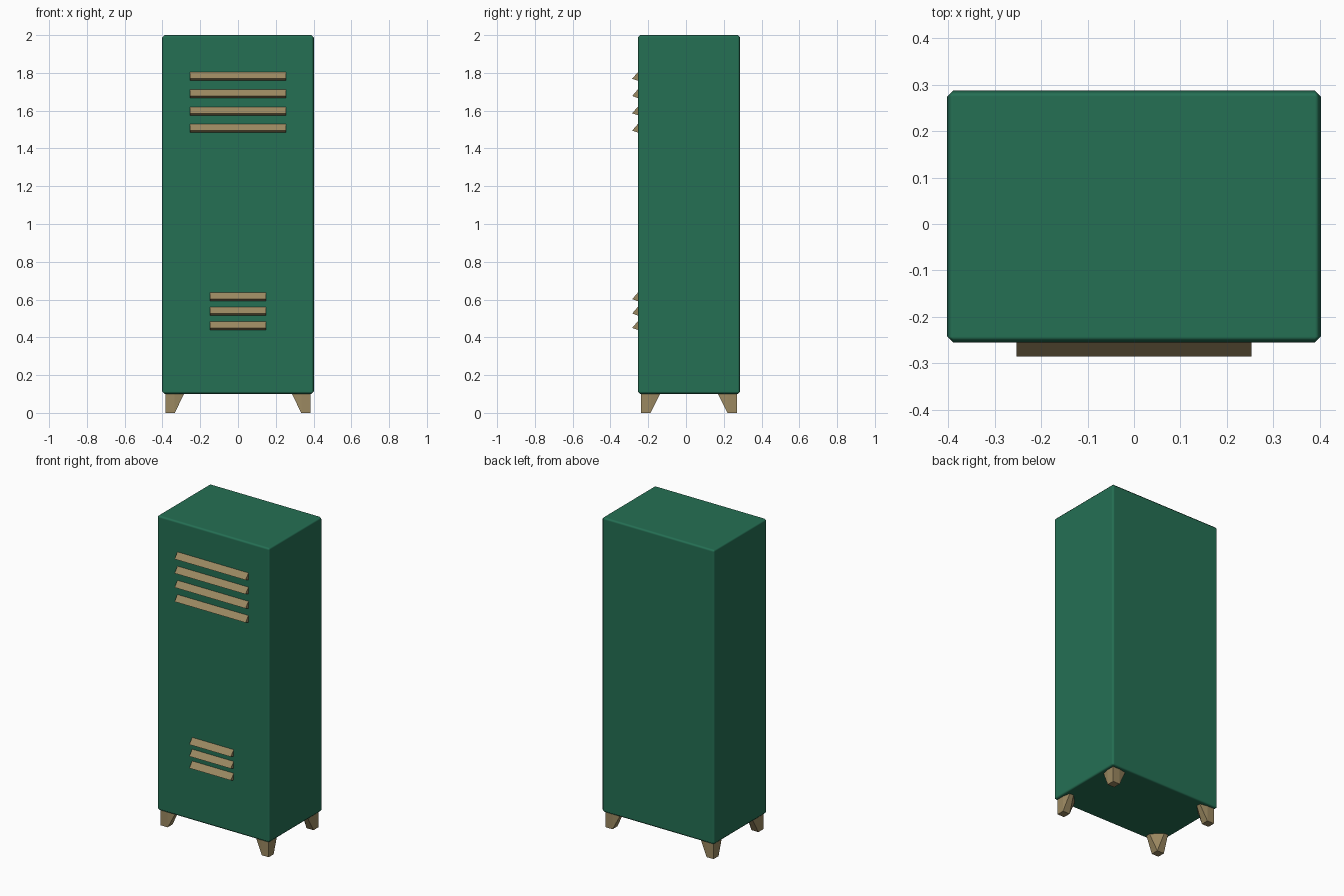
import bpy, bmesh

if "Cube" in bpy.data.objects:
    bpy.data.objects.remove(bpy.data.objects["Cube"])


def material(name, rgb):
    m = bpy.data.materials.new(name)
    m.diffuse_color = (*rgb, 1.0)
    m.use_nodes = True
    m.node_tree.nodes["Principled BSDF"].inputs["Base Color"].default_value = m.diffuse_color
    return m


GREEN = material("locker green", (0.018, 0.16, 0.088))
TAN = material("tan trim", (0.33, 0.25, 0.12))
YC = 0.016        # middle of the cabinet in depth
FRONT = -0.255    # front face of the cabinet


def finish(name, bm, mat):
    bmesh.ops.recalc_face_normals(bm, faces=bm.faces[:])
    mesh = bpy.data.meshes.new(name)
    bm.to_mesh(mesh)
    bm.free()
    mesh.materials.append(mat)
    ob = bpy.data.objects.new(name, mesh)
    bpy.context.collection.objects.link(ob)
    return ob


# Cabinet: box with narrow softened edges
bm = bmesh.new()
bmesh.ops.create_cube(bm, size=1.0)
for v in bm.verts:
    v.co = (v.co.x * 0.804, YC + v.co.y * 0.542, 1.05 + v.co.z * 1.9)
cabinet = finish("cabinet", bm, GREEN)
cabinet.data.polygons.foreach_set("use_smooth", [True] * 6)
bevel = cabinet.modifiers.new("edge bevel", 'BEVEL')
bevel.width = 0.013
bevel.segments = 1
bevel.harden_normals = True


# Vent slats: wedge profile swept across the front
def slat(name, half_width, top, height):
    profile = [(FRONT + 0.002, top), (FRONT - 0.030, top - height * 0.77),
               (FRONT + 0.002, top - height)]
    bm = bmesh.new()
    face = bm.faces.new([bm.verts.new((-half_width, y, z)) for y, z in profile])
    ext = bmesh.ops.extrude_face_region(bm, geom=[face], use_keep_orig=True)
    moved = [g for g in ext["geom"] if isinstance(g, bmesh.types.BMVert)]
    bmesh.ops.translate(bm, verts=moved, vec=(2 * half_width, 0, 0))
    finish(name, bm, TAN)


for i in range(4):
    slat(f"upper_vent_slat_{i + 1}", 0.253, 1.806 - i * 0.0915, 0.048)
for i in range(3):
    slat(f"lower_vent_slat_{i + 1}", 0.148, 0.639 - i * 0.076, 0.048)


# Feet: square pad at the floor, flaring inward to the cabinet floor
PAD = [(0, 0), (0.05, 0), (0.05, 0.05), (0, 0.05)]
FLARE = [(0, 0), (0.05, 0), (0.1, 0.01), (0.1, 0.038),
         (0.038, 0.1), (0.01, 0.1), (0, 0.05)]
for sx, side in ((-1, "left"), (1, "right")):
    for sy, end in ((-1, "front"), (1, "back")):
        bm = bmesh.new()
        for pts, z in ((PAD, 0.0), (FLARE, 0.101)):
            for u, v in pts:
                bm.verts.new((sx * (0.385 - u), YC + sy * (0.253 - v), z))
        bmesh.ops.convex_hull(bm, input=bm.verts[:])
        bmesh.ops.dissolve_limit(bm, angle_limit=0.01,
                                 verts=bm.verts[:], edges=bm.edges[:])
        finish(f"{end}_{side}_foot", bm, TAN)
